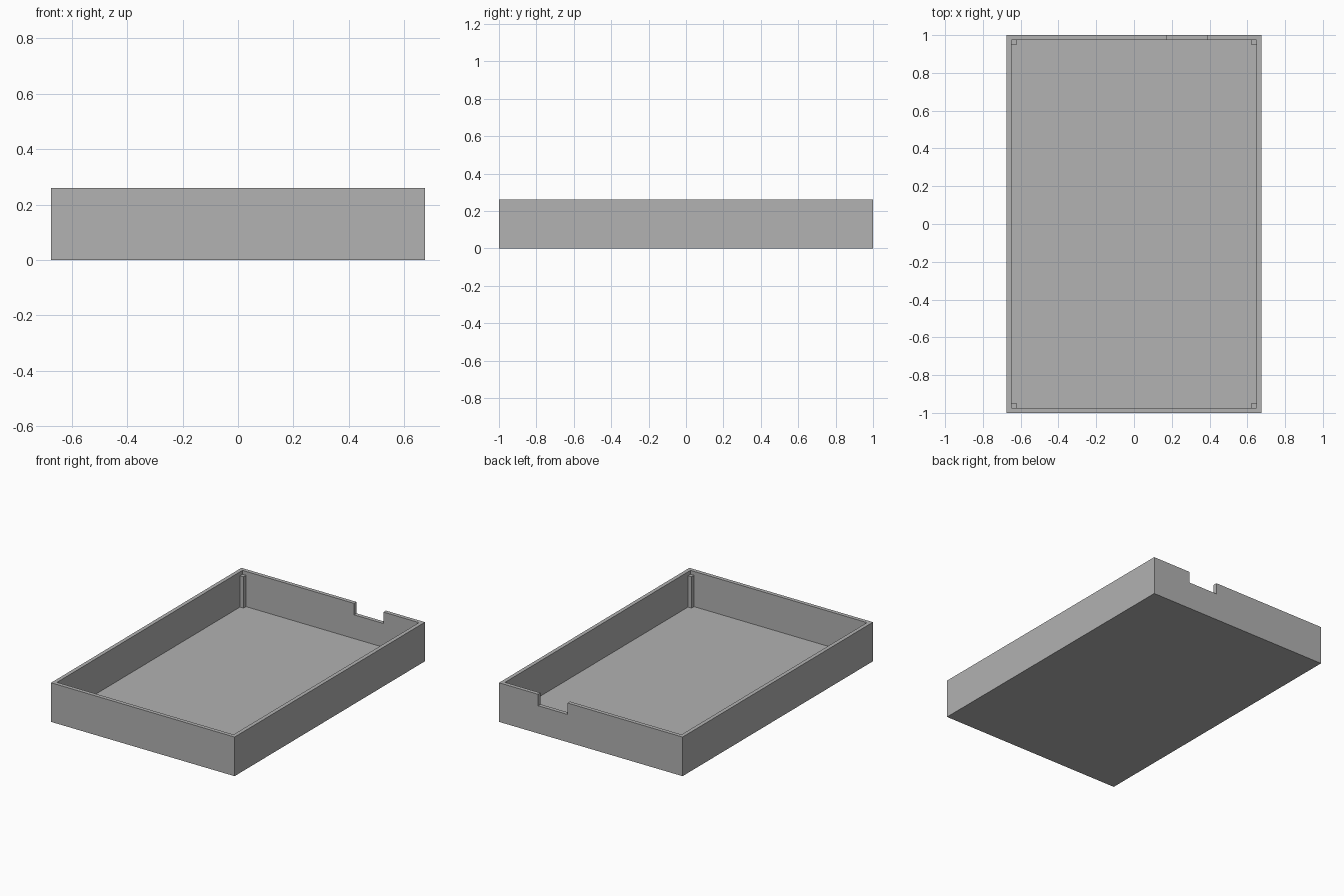
import bpy
import bmesh
from mathutils import Vector

old = bpy.data.objects.get("Cube")
if old:
    bpy.data.objects.remove(old, do_unlink=True)

# Overall size, wall thickness
W, D, H, T = 1.35, 2.0, 0.26, 0.026

grey = bpy.data.materials.new("plain grey")
grey.use_nodes = True
colour = (0.445, 0.445, 0.445, 1)
grey.diffuse_color = colour
grey.node_tree.nodes["Principled BSDF"].inputs["Base Color"].default_value = colour


def box(name, low, high):
    """Axis-aligned box between two corners."""
    low, high = Vector(low), Vector(high)
    bm = bmesh.new()
    bmesh.ops.create_cube(bm, size=1)
    bmesh.ops.scale(bm, vec=high - low, verts=bm.verts)
    bmesh.ops.translate(bm, vec=(low + high) / 2, verts=bm.verts)
    mesh = bpy.data.meshes.new(name)
    bm.to_mesh(mesh)
    bm.free()
    mesh.materials.append(grey)
    obj = bpy.data.objects.new(name, mesh)
    bpy.context.collection.objects.link(obj)
    return obj


def cut(target, cutter):
    """Subtract a hidden helper from the target."""
    mod = target.modifiers.new(cutter.name, "BOOLEAN")
    mod.operation = "DIFFERENCE"
    mod.solver = "EXACT"
    mod.object = cutter
    cutter.hide_render = True
    cutter.hide_set(True)
    cutter.display_type = "WIRE"


# Open tray with a port notch in the back wall
tray = box("tray", (-W / 2, -D / 2, 0), (W / 2, D / 2, H))
ix, iy = W / 2 - T, D / 2 - T
cut(tray, box("cavity_cutter", (-ix, -iy, T), (ix, iy, H + 0.1)))
cut(tray, box("notch_cutter", (0.172, iy - 0.01, H - 0.076), (0.388, D / 2 + 0.1, H + 0.1)))

# Apply the cuts and remove the helpers
bpy.context.view_layer.update()
result = bpy.data.meshes.new_from_object(
    tray.evaluated_get(bpy.context.evaluated_depsgraph_get()))
tray.modifiers.clear()
tray.data = result
for name in ("cavity_cutter", "notch_cutter"):
    bpy.data.objects.remove(bpy.data.objects[name], do_unlink=True)

# Square support posts in the inner corners, just below the rim
for side, sx in (("right", -1), ("left", 1)):
    for end, sy in (("front", -1), ("back", 1)):
        cx, cy = sx * (ix - T / 2), sy * (iy - T / 2)
        box(f"{end}_{side}_post", (cx - T / 2, cy - T / 2, T),
            (cx + T / 2, cy + T / 2, H - T))
